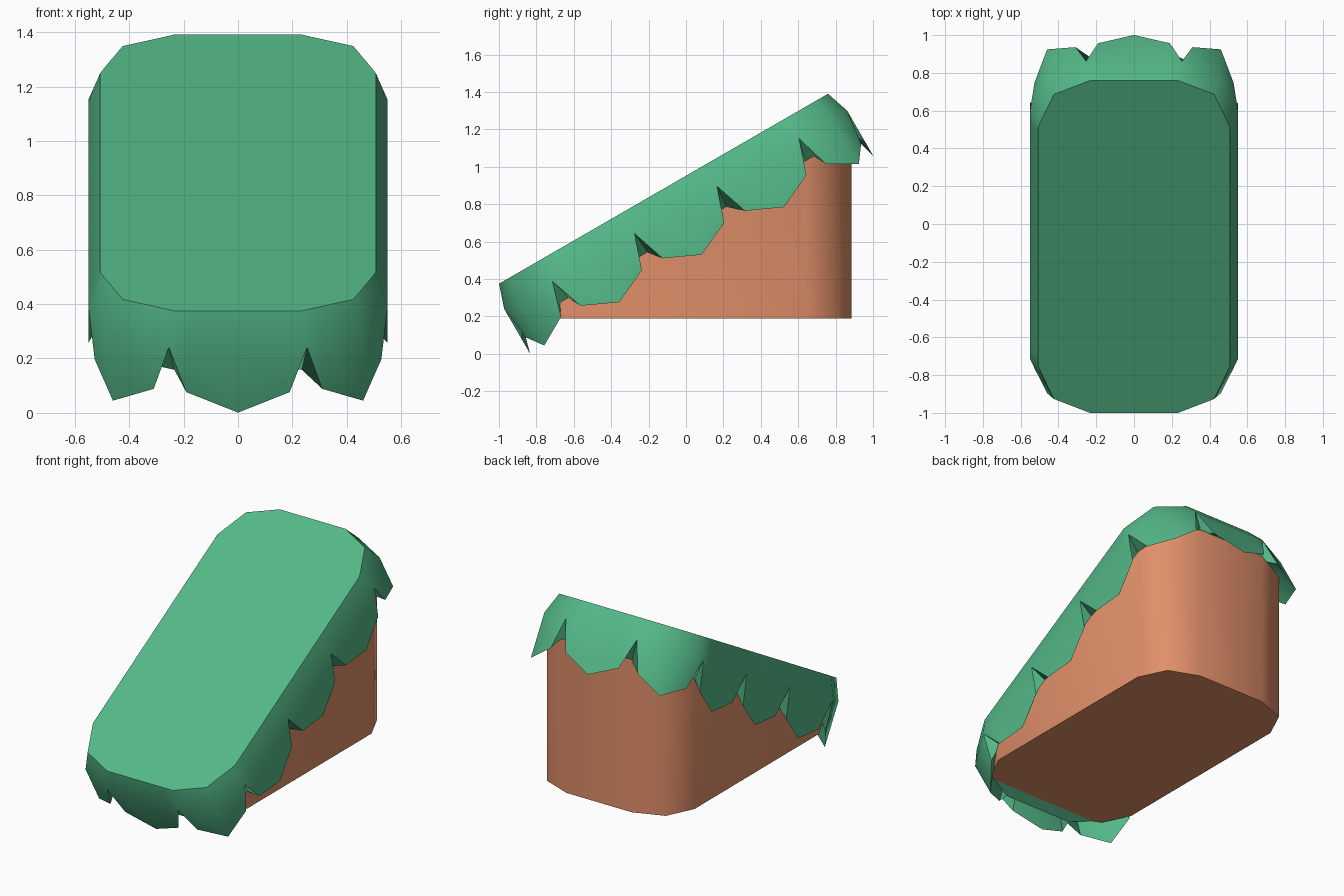
import bpy, bmesh, math
from mathutils import Vector

if "Cube" in bpy.data.objects:
    bpy.data.objects.remove(bpy.data.objects["Cube"])

SLOPE = math.radians(30)
MID = 1.016          # half length of the tilted top face
RIM = -0.13          # depth of the widest rim, where the notches end
UNDER = -0.25        # depth of the cap's underside
BASE_Z = 0.19


def material(name, rgb):
    m = bpy.data.materials.new(name)
    m.diffuse_color = (*[(c / 255 / 12.92 if c < 11 else ((c / 255 + 0.055) / 1.055) ** 2.4) for c in rgb], 1)
    m.use_nodes = True
    m.node_tree.nodes["Principled BSDF"].inputs["Base Color"].default_value = m.diffuse_color
    return m


def tilt(x, v, w):
    """Cap space (across, along slope, along normal) to world."""
    u, c, s = v + MID, math.cos(SLOPE), math.sin(SLOPE)
    return Vector((x, -1 + u * c - w * s, 0.375 + u * s + w * c))


def finish(bm, name, mat):
    bmesh.ops.recalc_face_normals(bm, faces=bm.faces)
    me = bpy.data.meshes.new(name)
    bm.to_mesh(me)
    bm.free()
    ob = bpy.data.objects.new(name, me)
    me.materials.append(mat)
    bpy.context.collection.objects.link(ob)
    bpy.ops.object.select_all(action='DESELECT')
    ob.select_set(True)
    bpy.context.view_layer.objects.active = ob
    bpy.ops.object.shade_smooth_by_angle(angle=math.radians(55))
    return ob


# One quarter of the scalloped rim: x, distance along slope, hanging depth
A, B = -0.32, -0.407
quarter = [(0, 1.059, B), (0.19, 1.059, A), (0.254, 1.059, RIM), (0.31, 1.035, A),
           (0.46, 0.971, B), (0.527, 0.818, A), (0.55, 0.762, RIM), (0.55, 0.697, A),
           (0.55, 0.508, B), (0.55, 0.318, A), (0.55, 0.254, RIM), (0.55, 0.19, A),
           (0.55, 0, B)]
half = [(x, -v, w) for x, v, w in quarter] + [(x, v, w) for x, v, w in quarter[-2::-1]]
rim = half + [(-x, v, w) for x, v, w in half[-2:0:-1]]
N = len(rim)


def inset(x, v, w):
    return tilt(x * 0.922, v * 0.959, w)


# Grass cap: top face, flared rim, hanging scallops, underside
bm = bmesh.new()
cols = []
for x, v, w in rim:
    top = bm.verts.new(inset(x, v, 0))
    edge = bm.verts.new(tilt(x, v, RIM))
    tip = edge if w == RIM else bm.verts.new(tilt(x, v, w))
    cols.append((top, edge, tip, bm.verts.new(inset(x, v, UNDER))))
for i in range(N):
    a, b = cols[i], cols[(i + 1) % N]
    for k in range(3):
        bm.faces.new(list(dict.fromkeys((a[k], b[k], b[k + 1], a[k + 1]))))
bm.faces.new([c[0] for c in cols])
bm.faces.new([c[3] for c in cols])
finish(bm, "grass_cap", material("grass green", (84, 184, 136)))

# Earth block: vertical walls below the cap, cut flat at the base
bm = bmesh.new()
corners = [p for p in rim if p[:2] in {(sx * x, sy * v) for x, v in
           ((0.254, 1.059), (0.46, 0.971), (0.55, 0.762)) for sx in (1, -1) for sy in (1, -1)}]
ring = [inset(x, v, UNDER) for x, v, w in corners]
up = [bm.verts.new(p) for p in ring]
low = [bm.verts.new((p.x, p.y, -0.5)) for p in ring]
n = len(ring)
for i in range(n):
    j = (i + 1) % n
    bm.faces.new((up[i], up[j], low[j], low[i]))
bm.faces.new(up)
bm.faces.new(low)
cut = bmesh.ops.bisect_plane(bm, geom=bm.verts[:] + bm.edges[:] + bm.faces[:],
                             plane_co=(0, 0, BASE_Z), plane_no=(0, 0, 1), clear_inner=True)
bmesh.ops.contextual_create(bm, geom=[e for e in cut['geom_cut'] if isinstance(e, bmesh.types.BMEdge)])
finish(bm, "earth_block", material("earth brown", (224, 143, 105)))
